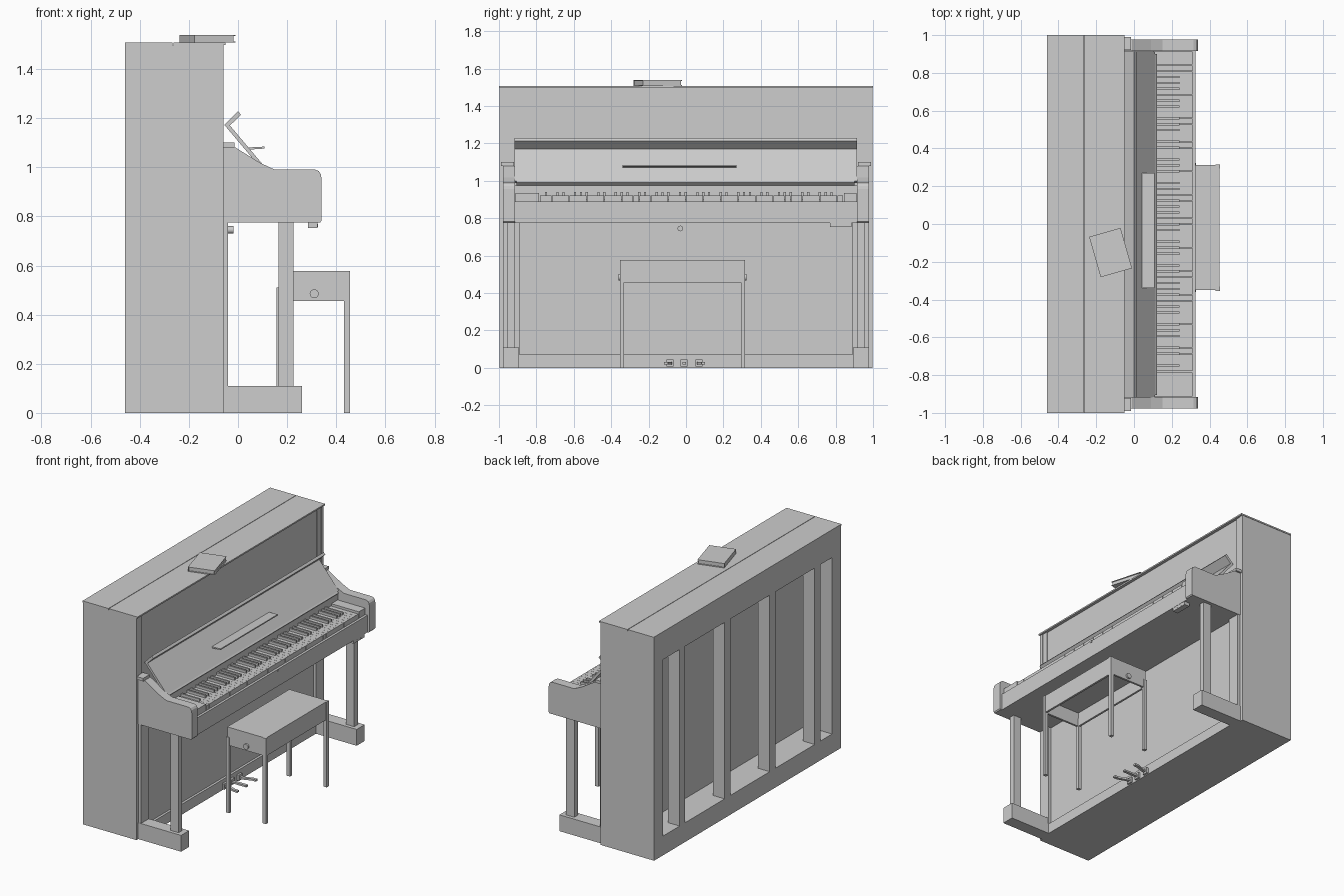
import bpy, bmesh, math
from mathutils import Matrix, Vector

cube = bpy.data.objects.get("Cube")
if cube:
    bpy.data.objects.remove(cube, do_unlink=True)

grey = bpy.data.materials.new("plain_grey")
grey.use_nodes = True
GREY = (0.61, 0.61, 0.61, 1)
grey.diffuse_color = GREY
grey.node_tree.nodes["Principled BSDF"].inputs["Base Color"].default_value = GREY


def finish(name, bm):
    bmesh.ops.recalc_face_normals(bm, faces=bm.faces)
    mesh = bpy.data.meshes.new(name)
    bm.to_mesh(mesh)
    bm.free()
    mesh.materials.append(grey)
    obj = bpy.data.objects.new(name, mesh)
    bpy.context.collection.objects.link(obj)
    return obj


def add_box(bm, x, y, z):
    size = Matrix.Diagonal((x[1] - x[0], y[1] - y[0], z[1] - z[0], 1))
    middle = Vector((sum(x) / 2, sum(y) / 2, sum(z) / 2))
    bmesh.ops.create_cube(bm, size=1, matrix=Matrix.Translation(middle) @ size)


def boxes(name, *parts):
    bm = bmesh.new()
    for part in parts:
        add_box(bm, *part)
    return finish(name, bm)


def mirrored(name, x, y, z):
    return boxes(name, (x, y, z), (x, (-y[1], -y[0]), z))


def extrude_xz(name, points, y0, y1):
    bm = bmesh.new()
    face = bm.faces.new([bm.verts.new((px, y0, pz)) for px, pz in points])
    new = bmesh.ops.extrude_face_region(bm, geom=[face])["geom"]
    bmesh.ops.translate(bm, vec=(0, y1 - y0, 0), verts=[v for v in new if isinstance(v, bmesh.types.BMVert)])
    return finish(name, bm)


def knob(name, center, axis, radius, depth):
    bm = bmesh.new()
    turn = Vector((0, 0, 1)).rotation_difference(Vector(axis)).to_matrix().to_4x4()
    bmesh.ops.create_cone(bm, cap_ends=True, segments=20, radius1=radius, radius2=radius,
                          depth=depth, matrix=Matrix.Translation(center) @ turn)
    obj = finish(name, bm)
    for poly in obj.data.polygons:
        poly.use_smooth = len(poly.vertices) == 4


# Cabinet
BACK, FRONT, INNER = -0.46, -0.06, -0.26
mirrored("cabinet_side", (BACK, FRONT), (0.975, 0.997), (0, 1.498))
boxes("cabinet_core", ((INNER, -0.07), (-0.975, 0.975), (0, 1.498)))
mirrored("upper_stile", (-0.08, -0.064), (0.935, 0.975), (0.775, 1.498))
boxes("top_lid", ((BACK, -0.2665), (-1, 1), (1.498, 1.508)), ((-0.2635, -0.05), (-1, 1), (1.498, 1.508)))
boxes("lower_panel", ((-0.08, -0.06), (-0.89, 0.89), (0.07, 0.775)))
boxes("bottom_rail", ((-0.08, -0.044), (-0.975, 0.975), (0, 0.07)))
mirrored("lower_post", (-0.08, -0.04), (0.89, 0.975), (0.07, 0.775))
knob("panel_knob", (-0.04, -0.03, 0.745), (1, 0, 0), 0.015, 0.044)

# Deep open frame at the back, with shallower posts
mirrored("back_stile", (BACK, INNER), (0.9, 0.975), (0, 1.498))
boxes("back_rails", ((BACK, INNER), (-0.9, 0.9), (0, 0.13)), ((BACK, INNER), (-0.9, 0.9), (1.32, 1.498)))
boxes("back_posts", *[((BACK, -0.372), (y - 0.06, y), (0.13, 1.32)) for y in (0.725, 0.245, -0.235, -0.715)])

# Arms, caps, legs and toe blocks
arm = [(-0.06, 0.775), (0.334, 0.775), (0.34, 0.782), (0.34, 0.955), (0.337, 0.972), (0.329, 0.984),
       (0.315, 0.99), (0.15, 0.99), (0.09, 1.018), (-0.01, 1.08), (-0.06, 1.08)]
for side in (-1, 1):
    extrude_xz("arm", arm, side * 0.915, side * 0.978)
mirrored("arm_cap", (-0.065, -0.015), (0.92, 0.99), (1.08, 1.1))
mirrored("front_leg", (0.165, 0.225), (0.917, 0.955), (0.11, 0.775))
mirrored("toe_block", (-0.06, 0.26), (0.893, 0.978), (0, 0.11))

# Key bed
boxes("key_bed", ((-0.08, 0.31), (-0.915, 0.915), (0.775, 0.885)))
boxes("key_slip", ((0.31, 0.326), (-0.915, 0.915), (0.775, 0.89)))
boxes("key_back_rail", ((-0.08, 0.105), (-0.915, 0.915), (0.885, 0.975)))
boxes("key_end_blocks", ((0.105, 0.31), (-0.912, -0.785), (0.885, 0.935)),
      ((0.105, 0.31), (0.845, 0.912), (0.885, 0.935)))
boxes("lock_plate", ((0.326, 0.329), (-0.045, -0.025), (0.878, 0.892)))
boxes("control_box", ((0.285, 0.324), (0.77, 0.885), (0.752, 0.775)))
for y in (0.81, 0.85):
    knob("control_button", (0.324, y, 0.762), (1, 0, 0), 0.006, 0.004)

# Keys, starting from the note A; no black key between B-C and E-F
PITCH, START = 1.62 / 52, -0.78
whites, blacks = [], []
for i in range(52):
    y = START + i * PITCH
    whites.append(((0.105, 0.31), (y + 0.0005, y + PITCH - 0.0005), (0.885, 0.922)))
    if i % 7 in (0, 2, 3, 5, 6) and i < 51:
        edge = y + PITCH
        blacks.append(((0.105, 0.24), (edge - 0.006, edge + 0.006), (0.9, 0.939)))
boxes("white_keys", *whites)
boxes("black_keys", *blacks)

# Fallboard with folded flap and lower lip, and music shelf
extrude_xz("fallboard", [(-0.055, 1.172), (-0.043, 1.182), (0.112, 0.998), (0.1, 0.988)], -0.918, 0.914)
extrude_xz("fallboard_flap", [(-0.055, 1.172), (-0.043, 1.16), (0.012, 1.214), (0.0, 1.228)],
           -0.918, 0.914)
extrude_xz("fallboard_lip", [(0.09, 0.995), (0.112, 0.998), (0.121, 0.99), (0.104, 0.974), (0.09, 0.974)],
           -0.905, 0.9)
extrude_xz("music_shelf", [(0.03, 1.071), (0.108, 1.076), (0.108, 1.084), (0.03, 1.08)], -0.34, 0.27)

# Pedals, with the outer two bent outwards
for y, bend in ((-0.085, -0.022), (-0.01, 0), (0.07, 0.022)):
    boxes("pedal_mount", ((-0.055, -0.03), (y - 0.019, y + 0.019), (0.006, 0.045)))
    bm = bmesh.new()
    add_box(bm, (-0.04, 0.075), (y - 0.01, y + 0.01), (0.018, 0.03))
    across = [e for e in bm.edges if abs(e.verts[0].co.x - e.verts[1].co.x) > 0.1]
    bmesh.ops.subdivide_edges(bm, edges=across, cuts=3)
    for v in bm.verts:
        v.co.y += bend * min(1, max(0, (v.co.x + 0.01) / 0.06))
    finish("pedal", bm)

# Bench with a hollow apron
bx, by, wall = (0.165, 0.452), (-0.35, 0.312), 0.014
apron = (0.455, 0.55)
boxes("bench_seat", (bx, by, (0.55, 0.577)))
boxes("bench_apron",
      ((bx[0], bx[0] + wall), by, apron), ((bx[1] - wall, bx[1]), by, apron),
      (bx, (by[0], by[0] + wall), apron), (bx, (by[1] - wall, by[1]), apron))
legs = []
for x, top in (((0.157, 0.182), 0.51), ((0.432, 0.456), 0.577)):
    for y in ((-0.354, -0.332), (0.294, 0.316)):
        legs.append((x, y, (0, top)))
boxes("bench_legs", *legs)
for y in (-0.354, 0.316):
    knob("bench_knob", (0.31, y, 0.485), (0, 1, 0), 0.018, 0.014)

# Book lying on the lid
w, d = 0.0865, 0.111
book = boxes("book", ((-w, w), (-d, d), (0, 0.004)), ((-w, w), (-d, d), (0.026, 0.03)),
             ((-w, -w + 0.005), (-d, d), (0.004, 0.026)),
             ((-w + 0.005, w - 0.006), (-d + 0.005, d - 0.005), (0.004, 0.026)))
book.location = (-0.124, -0.151, 1.508)
book.rotation_euler.z = math.radians(16)
